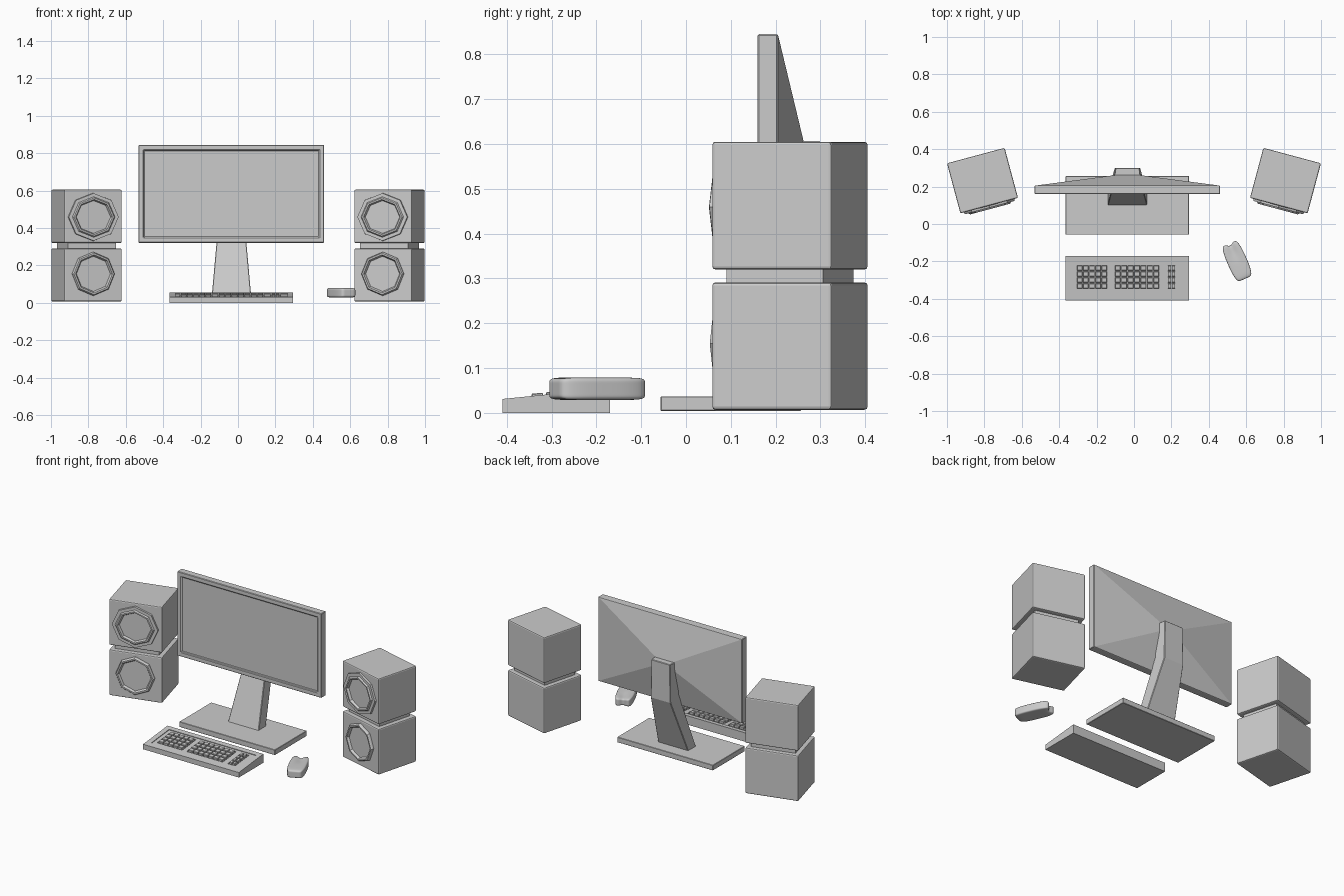
import bpy, bmesh
from math import sin, cos, pi, radians, atan
from mathutils import Matrix, Vector

if "Cube" in bpy.data.objects:
    bpy.data.objects.remove(bpy.data.objects["Cube"])


def finish(name, bm, bevel=0.0, segments=1):
    bmesh.ops.recalc_face_normals(bm, faces=bm.faces)
    me = bpy.data.meshes.new(name)
    bm.to_mesh(me)
    bm.free()
    ob = bpy.data.objects.new(name, me)
    bpy.context.collection.objects.link(ob)
    if bevel:
        m = ob.modifiers.new("bevel", 'BEVEL')
        m.width, m.segments = bevel, segments
        m.limit_method, m.angle_limit = 'ANGLE', radians(40)
    return ob


def loft(name, rings, bevel=0.0):
    bm = bmesh.new()
    vs = [[bm.verts.new(p) for p in r] for r in rings]
    n = len(vs[0])
    for a, b in zip(vs, vs[1:]):
        for i in range(n):
            j = (i + 1) % n
            bm.faces.new((a[i], a[j], b[j], b[i]))
    bm.faces.new(vs[0])
    bm.faces.new(vs[-1][::-1])
    return finish(name, bm, bevel)


def add_box(bm, lo, hi, mat=Matrix()):
    lo, hi = Vector(lo), Vector(hi)
    m = mat @ Matrix.Translation((lo + hi) / 2) @ Matrix.Diagonal((*(hi - lo), 1))
    return bmesh.ops.create_cube(bm, size=1, matrix=m)["verts"]


def box(name, lo, hi, bevel=0.0, mat=Matrix(), segments=1):
    bm = bmesh.new()
    add_box(bm, lo, hi, mat)
    return finish(name, bm, bevel, segments)


CX = -0.035

# Monitor: recessed screen, bezel, shell tapering to the mount
def rect(hx, hz, y):
    return [(CX + sx * hx, y, 0.583 + sz * hz) for sx, sz in ((-1, -1), (1, -1), (1, 1), (-1, 1))]

loft("monitor", [rect(.468, .232, .169), rect(.470, .234, .16), rect(.496, .262, .16),
                 rect(.496, .262, .205), rect(.06, .025, .262)], 0.003)

# Stand base and bent neck
box("stand_base", (-.365, -.057, .004), (.294, .257, .037), 0.002)

def section(hf, hb, yf, yb, zf, zb):
    return [(CX - hf, yf, zf), (CX + hf, yf, zf), (CX + hb, yb, zb), (CX - hb, yb, zb)]

loft("stand_neck", [section(.106, .104, .10, .175, .03, .03),
                    section(.073, .068, .225, .30, .40, .37),
                    section(.073, .064, .235, .30, .607, .607)], 0.003)

# Keyboard wedge with a tray and three key wells
prof = [(-.41, 0), (-.17, 0), (-.17, .055), (-.41, .031)]
keyboard = loft("keyboard", [[(x, y, z) for y, z in prof] for x in (-.366, .293)])
slope = Matrix.Translation((0, -.29, .043)) @ Matrix.Rotation(atan(.1), 4, 'X')
groups = [(-.307, -.142, 5), (-.104, .136, 7), (.179, .222, 2)]
tray = box("tray_cutter", (-.334, -.088, -.004), (.265, .09, .05), 0, slope)
bm = bmesh.new()
for x0, x1, n in groups:
    add_box(bm, (x0 - .004, -.062, -.010), (x1 + .004, .075, .04), slope)
wells = finish("well_cutter", bm)
for c in (tray, wells):
    m = keyboard.modifiers.new("cut", 'BOOLEAN')
    m.operation, m.object, m.solver = 'DIFFERENCE', c, 'EXACT'
    c.hide_render = True
    c.display_type = 'WIRE'

# Keys
bm = bmesh.new()
for x0, x1, n in groups:
    px, py = (x1 - x0) / n, .129 / 4
    for i in range(n):
        for j in range(4):
            x, y = x0 + i * px, -.058 + j * py
            add_box(bm, (x + .002, y + .003, -.012), (x + px - .002, y + py - .003, .005), slope)
finish("keys", bm, 0.002)

# Mouse: rounded body with a split between the buttons
bm = bmesh.new()
bmesh.ops.create_cube(bm, size=2)
bmesh.ops.subdivide_edges(bm, edges=bm.edges[:], cuts=3, use_grid_fill=True)
for v in bm.verts:
    x, y, z = v.co
    if abs(y) > .9:
        v.co.x *= .82
    if abs(x) < .1 and y > .4:
        if z > .4:
            v.co.z -= .45
        if y > .9:
            v.co.y -= .2
    v.co = Vector((v.co.x * .052, v.co.y * .104, v.co.z * .025))
bmesh.ops.transform(bm, verts=bm.verts, matrix=Matrix.Translation((.551, -.198, .054)) @ Matrix.Rotation(radians(24), 4, 'Z'))
for f in bm.faces:
    f.smooth = True
mouse = finish("mouse", bm)
mouse.modifiers.new("subsurf", 'SUBSURF').levels = 2

# Speakers: two stacked cabinets, a spacer and octagonal drivers, per side
W, D = .1595, .1385
UPPER = [(.140, -.004), (.138, .011), (.118, .011), (.111, .019), (.102, .019), (.095, .005)]
LOWER = [(.118, -.004), (.116, .010), (.111, .017), (.102, .017), (.094, .004)]

def driver(name, profile, z, sz, mat):
    rings = [[mat @ Vector((r * cos(k * pi / 4), -D - p, z + sz * r * sin(k * pi / 4)))
              for k in range(8)] for r, p in profile]
    loft(name, rings)

for side, s in (("left", -1), ("right", 1)):
    mat = Matrix.Translation((s * .81, .232, 0)) @ Matrix.Rotation(radians(-15 * s), 4, 'Z')
    box(side + "_lower_cabinet", (-W, -D, .007), (W, D, .291), .007, mat, 2)
    box(side + "_upper_cabinet", (-W, -D, .320), (W, D, .605), .007, mat, 2)
    box(side + "_spacer", (-W + .027, -D + .027, .28), (W - .027, D - .027, .33), 0, mat)
    driver(side + "_upper_driver", UPPER, .459, .92, mat)
    driver(side + "_lower_driver", LOWER, .155, 1.0, mat)
